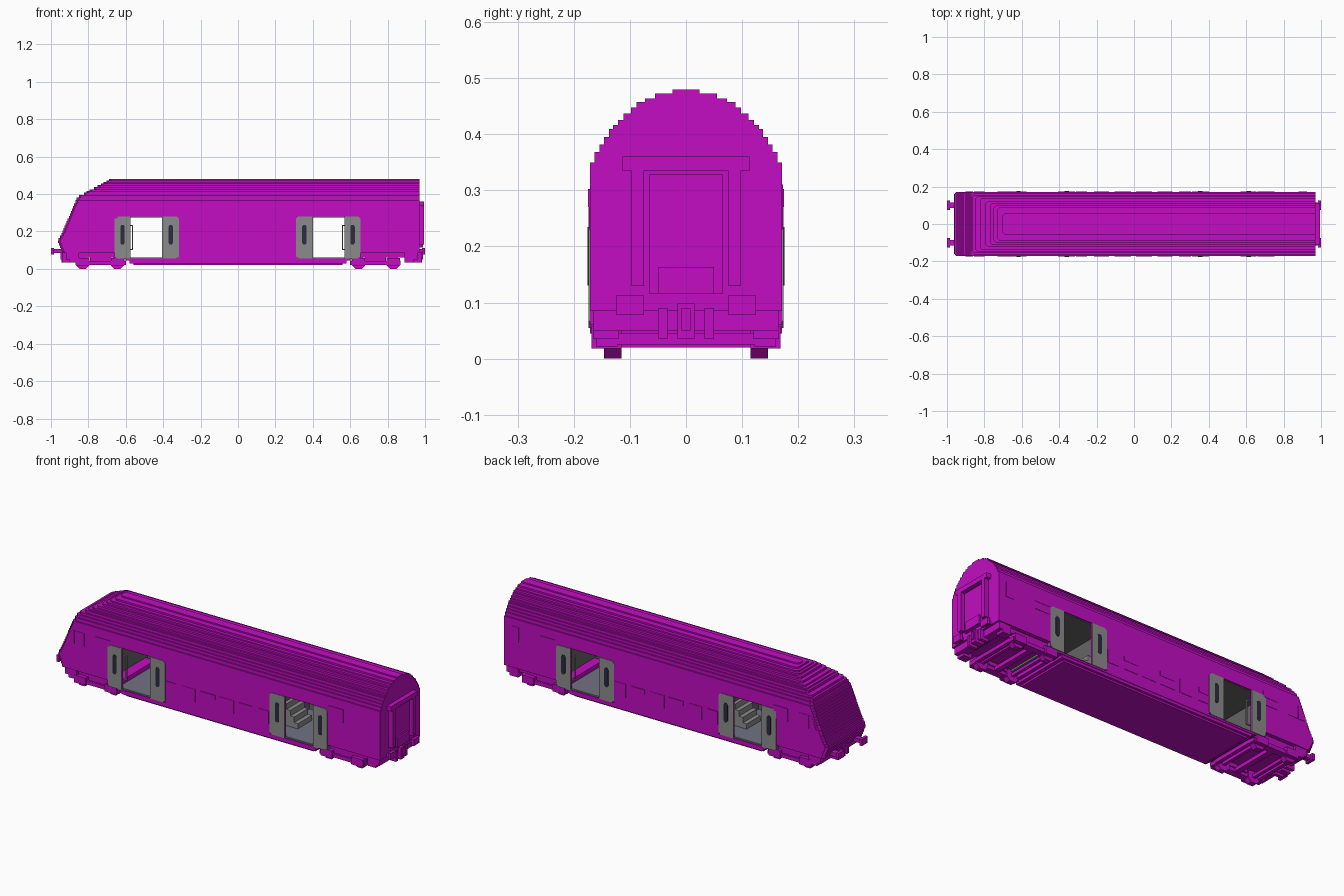
import bpy, bmesh

cube = bpy.data.objects.get("Cube")
if cube:
    bpy.data.objects.remove(cube, do_unlink=True)


def material(name, r, g, b):
    m = bpy.data.materials.new(name)
    m.use_nodes = True
    m.diffuse_color = (r, g, b, 1)
    m.node_tree.nodes["Principled BSDF"].inputs["Base Color"].default_value = (r, g, b, 1)
    return m


MAGENTA = material("magenta paint", 0.54, 0.004, 0.54)
GREY = material("door grey", 0.26, 0.26, 0.26)
GLASS = material("dark glass", 0.025, 0.025, 0.05)
SLATE = material("slate floor", 0.16, 0.17, 0.22)
LINING = material("interior grey", 0.13, 0.13, 0.13)


class Part:
    """Collects boxes and prisms into one named object."""

    def __init__(self, name, mat):
        self.name, self.mat, self.bm = name, mat, bmesh.new()

    def prism(self, outline, lo, hi, axis):
        def place(a, b, c):
            return (a, c, b) if axis == "y" else (a, b, c)
        low = [self.bm.verts.new(place(a, b, lo)) for a, b in outline]
        high = [self.bm.verts.new(place(a, b, hi)) for a, b in outline]
        self.bm.faces.new(low)
        self.bm.faces.new(high)
        n = len(outline)
        for i in range(n):
            j = (i + 1) % n
            self.bm.faces.new((low[i], low[j], high[j], high[i]))

    def box(self, x0, x1, y0, y1, z0, z1):
        self.prism([(x0, y0), (x1, y0), (x1, y1), (x0, y1)], z0, z1, "z")

    def pair(self, x0, x1, y0, y1, z0, z1):
        for s in (-1, 1):
            self.box(x0, x1, s * y0, s * y1, z0, z1)

    def done(self):
        bmesh.ops.recalc_face_normals(self.bm, faces=self.bm.faces)
        mesh = bpy.data.meshes.new(self.name)
        self.bm.to_mesh(mesh)
        self.bm.free()
        mesh.materials.append(self.mat)
        obj = bpy.data.objects.new(self.name, mesh)
        bpy.context.collection.objects.link(obj)


W, END = 0.171, 0.97
NOSE = [(0.08, -0.935), (0.155, -0.965), (0.2, -0.94), (0.39, -0.86), (0.48, -0.69)]


def nose_x(z):
    for (z0, x0), (z1, x1) in zip(NOSE, NOSE[1:]):
        if z <= z1:
            return x0 + (x1 - x0) * (z - z0) / (z1 - z0)
    return NOSE[-1][1]


def layer(part, w, x1, z0, z1):
    """Slab with chamfered corners at the cab end."""
    x, c = nose_x(z1), 0.012
    part.prism([(x, c - w), (x + c, -w), (x1, -w), (x1, w), (x + c, w), (x, w - c)], z0, z1, "z")


# Stepped cab
cab = Part("cab", MAGENTA)
STEPS = 20
for i in range(STEPS):
    layer(cab, W, -0.66, 0.085 + 0.265 * i / STEPS, 0.085 + 0.265 * (i + 1) / STEPS)
cab.done()

# Stepped arched roof
roof = Part("roof", MAGENTA)
z = 0.35
for w, top in [(.163, .368), (.154, .382), (.146, .395), (.1375, .409), (.13, .416), (.121, .425),
               (.111, .437), (.098, .448), (.088, .457), (.073, .464), (.055, .473), (.024, .48)]:
    layer(roof, w, END, z, top)
    z = top
roof.done()

# Main body blocks between and above the vestibules
body = Part("body", MAGENTA)
body.box(-0.315, 0.31, -W, W, 0.055, 0.35)
body.box(0.655, END, -W, W, 0.085, 0.35)
VESTIBULES = [(-0.66, -0.575, -0.405, -0.315), (0.31, 0.40, 0.57, 0.655)]
for a, b, c, d in VESTIBULES:
    body.box(a, d, -W, W, 0.28, 0.35)
    for x0, x1 in ((a, b), (c, d)):
        body.pair(x0, x1, 0.165, W, 0.06, 0.28)
body.done()

# Stepped belly
belly = Part("belly", MAGENTA)
for half, w, z0, z1 in [(0.60, W, 0.045, 0.055), (0.58, 0.168, 0.03, 0.045), (0.56, 0.155, 0.02, 0.03)]:
    belly.box(-half, half, -w, w, z0, z1)
belly.done()

# Vestibule interiors
floors = Part("vestibule_floors", SLATE)
lining = Part("vestibule_lining", LINING)
stairs = Part("stairs", GREY)
rails = Part("handrails", GREY)
for (a, b, c, d), s in zip(VESTIBULES, (1, -1)):
    floors.box(a, d, -0.165, 0.165, 0.05, 0.062)
    lining.box(a, d, -0.165, 0.165, 0.276, 0.281)
    lining.box(a, a + 0.004, -0.165, 0.165, 0.062, 0.276)
    lining.box(d - 0.004, d, -0.165, 0.165, 0.062, 0.276)
    for x0, x1 in ((a, b), (c, d)):
        lining.pair(x0, x1, 0.162, 0.165, 0.062, 0.276)
    # stairs towards the saloon
    start, wall = (c, d) if s > 0 else (b, a)
    for i in range(4):
        x0, x1 = sorted((start + (wall - start) * i / 4, wall))
        stairs.box(x0, x1, -0.06, 0.06, 0.06, 0.09 + 0.03 * i)
    # grab rails on the outer side
    edge = b if s > 0 else c
    x0, x1 = sorted((edge + s * 0.008, edge + s * 0.014))
    rails.pair(x0, x1, 0.145, 0.151, 0.1, 0.235)
    for z0 in (0.1, 0.229):
        e0, e1 = sorted((edge - s * 0.02, edge + s * 0.014))
        rails.pair(e0, e1, 0.145, 0.151, z0, z0 + 0.006)
for part in (floors, lining, stairs, rails):
    part.done()

# Open sliding doors with cut outer corners, and their narrow windows
doors = Part("doors", GREY)
panes = Part("door_windows", GLASS)
for a, b, c, d in VESTIBULES:
    for outer, inner in ((a, b), (d, c)):
        k = 0.012 if inner > outer else -0.012
        shape = [(inner, 0.055), (outer + k, 0.055), (outer, 0.067), (outer, 0.268),
                 (outer + k, 0.28), (inner, 0.28)]
        m = (outer + inner) / 2
        for s in (-1, 1):
            doors.prism(shape, s * 0.17, s * 0.174, "y")
            panes.prism([(m - .012, .14), (m - .006, .13), (m + .006, .13), (m + .012, .14),
                         (m + .012, .225), (m + .006, .235), (m - .006, .235), (m - .012, .225)],
                        s * 0.173, s * 0.1755, "y")
doors.done()
panes.done()

# Side windows as thin plates
windows = Part("side_windows", MAGENTA)
LOWER = [(-.31, -.25), (-.215, -.135), (-.105, -.015), (.01, .095), (.125, .205), (.24, .305)]
for i, (x0, x1) in enumerate(LOWER):
    windows.pair(x0, x1, 0.17, 0.173, 0.105, 0.175)
    if i % 2 == 0:
        windows.pair(x0, x1, 0.172, 0.1745, 0.15, 0.175)
for x0, x1 in ((-0.73, -0.645), (0.66, 0.75)):
    windows.pair(x0, x1, 0.17, 0.173, 0.23, 0.302)
    windows.pair(x0, x1, 0.172, 0.1745, 0.27, 0.302)
windows.pair(-0.855, -0.80, 0.17, 0.173, 0.23, 0.30)
for s in (-1, 1):
    windows.prism([(-0.90, 0.23), (-0.86, 0.23), (-0.86, 0.30), (-0.872, 0.30)],
                  s * 0.17, s * 0.173, "y")
windows.box(0.88, 0.925, 0.17, 0.173, 0.23, 0.31)
windows.done()

# Gangway frame and end door
gangway = Part("gangway", MAGENTA)
gangway.box(END, 0.995, -0.113, 0.113, 0.335, 0.36)
gangway.pair(END, 0.995, 0.075, 0.098, 0.13, 0.335)
gangway.box(END, 0.98, -0.065, 0.065, 0.115, 0.328)
gangway.box(END, 0.99, -0.05, 0.05, 0.115, 0.163)
gangway.done()

# Buffers, couplers, hoses and end beams at both ends
ends = Part("end_gear", MAGENTA)
for s, face in ((-1, 0.93), (1, END)):
    def gear(x0, x1, *rest):
        ends.pair(*sorted((s * x0, s * x1)), *rest)
    gear(face, 0.985, 0.085, 0.115, 0.085, 0.105)
    gear(0.985, 1.0, 0.075, 0.125, 0.078, 0.113)
    gear(face - 0.06, face - 0.01, 0.0, 0.165, 0.05, 0.088)
    gear(face - 0.08, face - 0.03, 0.12, 0.165, 0.035, 0.088)
    gear(face - 0.04, face + 0.01, 0.033, 0.05, 0.035, 0.09)
    gear(face - 0.04, face + 0.015, 0.0, 0.015, 0.035, 0.098)
    gear(face + 0.015, face + 0.02, 0.0, 0.008, 0.05, 0.09)
ends.done()

# Bogies
bogies = Part("bogies", MAGENTA)
wheels = Part("wheels", MAGENTA)
for s in (-1, 1):
    def along(x0, x1):
        return sorted((s * x0, s * x1))
    bogies.pair(*along(0.60, 0.87), 0.122, 0.16, 0.022, 0.042)
    bogies.pair(*along(0.68, 0.79), 0.115, 0.15, 0.04, 0.06)
    bogies.box(*along(0.60, 0.90), -0.15, 0.15, 0.06, 0.086)
    for x0, x1 in ((0.60, 0.62), (0.72, 0.75), (0.85, 0.87)):
        bogies.box(*along(x0, x1), -0.125, 0.125, 0.025, 0.045)
    for x in (0.645, 0.83):
        bogies.pair(*along(x - 0.035, x + 0.035), 0.12, 0.168, 0.018, 0.058)
        bogies.box(*along(x - 0.008, x + 0.008), -0.12, 0.12, 0.026, 0.042)
        r, c, zc, h = 0.034, 0.016, 0.034, s * x
        shape = [(h - c, zc - r), (h + c, zc - r), (h + r, zc - c), (h + r, zc + c),
                 (h + c, zc + r), (h - c, zc + r), (h - r, zc + c), (h - r, zc - c)]
        for t in (-1, 1):
            wheels.prism([(px, max(pz, 0)) for px, pz in shape], t * 0.115, t * 0.146, "y")
bogies.done()
wheels.done()
